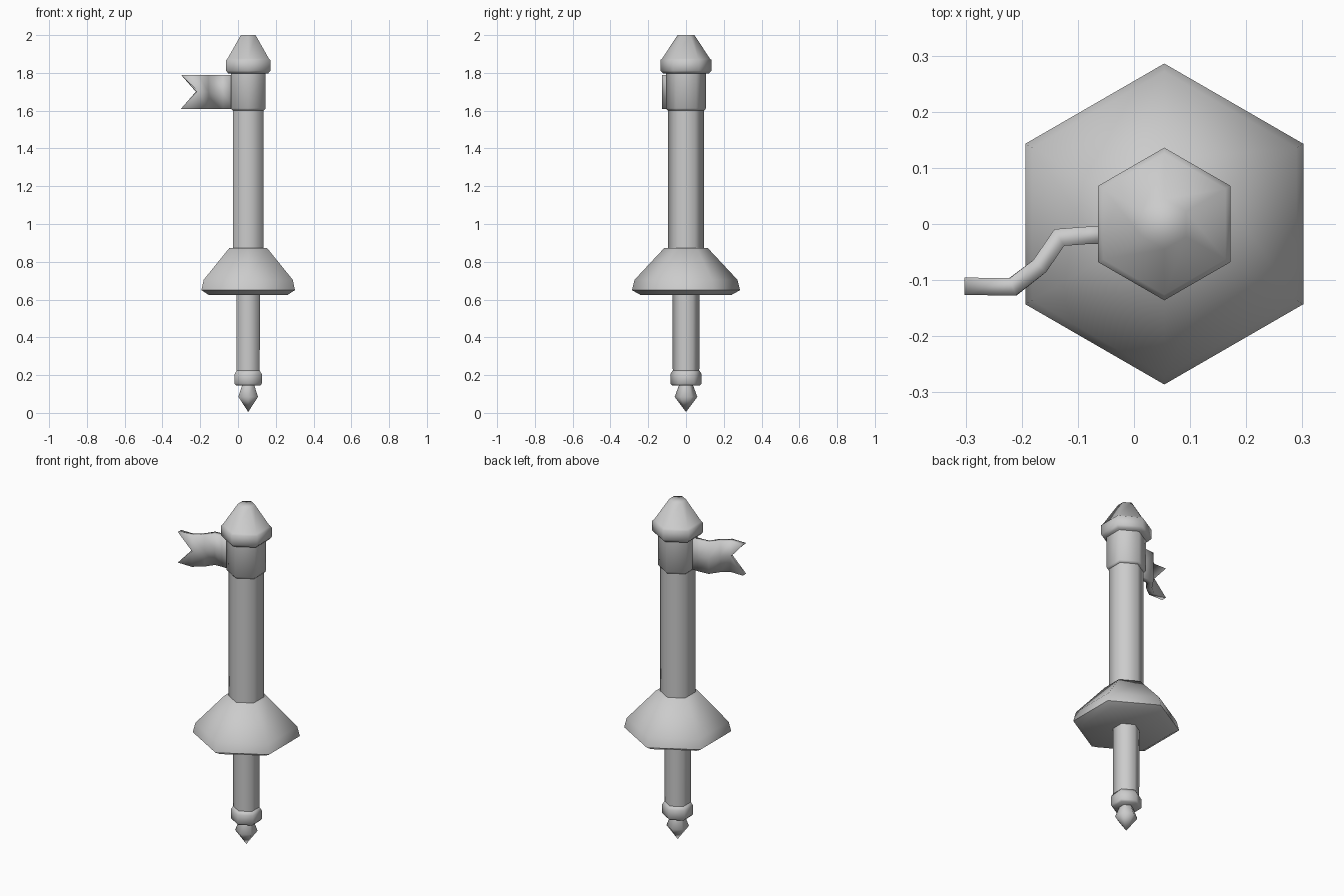
import bpy
import bmesh
import math

cube = bpy.data.objects.get("Cube")
if cube:
    bpy.data.objects.remove(cube, do_unlink=True)

AXIS_X = 0.054
SIDES = 6

grey = bpy.data.materials.new("plain_grey")
grey.use_nodes = True
colour = (0.6, 0.6, 0.6, 1)
grey.diffuse_color = colour
grey.node_tree.nodes["Principled BSDF"].inputs["Base Color"].default_value = colour


def finish(name, bm, angle):
    """Turn a bmesh into a shaded, coloured object."""
    bmesh.ops.recalc_face_normals(bm, faces=bm.faces)
    mesh = bpy.data.meshes.new(name)
    bm.to_mesh(mesh)
    bm.free()
    mesh.materials.append(grey)
    obj = bpy.data.objects.new(name, mesh)
    bpy.context.collection.objects.link(obj)
    bpy.ops.object.select_all(action="DESELECT")
    obj.select_set(True)
    bpy.context.view_layer.objects.active = obj
    bpy.ops.object.shade_smooth_by_angle(angle=math.radians(angle))
    return obj


def hex_turned(name, profile):
    """Six-sided solid from (corner radius, height) pairs, bottom to top."""
    bm = bmesh.new()
    rings = []
    for r, z in profile:
        if r == 0:
            rings.append([bm.verts.new((AXIS_X, 0, z))] * SIDES)
            continue
        turns = [math.pi / 2 + math.tau * i / SIDES for i in range(SIDES)]
        rings.append([bm.verts.new((AXIS_X + r * math.cos(a), r * math.sin(a), z)) for a in turns])
    for low, high in zip(rings, rings[1:]):
        for i in range(SIDES):
            j = (i + 1) % SIDES
            corners = dict.fromkeys((low[i], low[j], high[j], high[i]))
            bm.faces.new(list(corners))
    for ring in (rings[0], rings[-1]):
        if len(set(ring)) == SIDES:
            bm.faces.new(ring)
    return finish(name, bm, 62)


# Pointed foot, collar and grip
hex_turned("pommel_tip", [(0, 0.005), (0.06, 0.085), (0.036, 0.15)])
hex_turned("pommel_collar", [(0.074, 0.145), (0.083, 0.155), (0.083, 0.205), (0.07, 0.225)])
hex_turned("grip", [(0.07, 0.2), (0.072, 0.64)])

# Flared hand guard
hex_turned("hand_guard", [(0.242, 0.625), (0.286, 0.65), (0.272, 0.705), (0.116, 0.872)])

# Main shaft with the flag band and blunt cap
hex_turned("shaft", [(0.094, 0.86), (0.094, 1.82)])
hex_turned("flag_band", [(0.097, 1.602), (0.106, 1.612), (0.106, 1.8)])
hex_turned("blunt_cap", [(0.122, 1.797), (0.136, 1.812), (0.136, 1.868), (0.126, 1.876), (0.045, 2.0)])

# Wavy swallow-tailed flag; the notch sits on the last full column
path = [(-0.025, -0.02), (-0.08, -0.02), (-0.133, -0.024),
        (-0.168, -0.075), (-0.216, -0.112), (-0.302, -0.111)]
heights = (1.61, 1.7, 1.79)
bm = bmesh.new()
columns = [[bm.verts.new((x, y, z)) for z in heights] for x, y in path[:-1]]
for a, b in zip(columns, columns[1:]):
    for k in (0, 1):
        bm.faces.new((a[k], b[k], b[k + 1], a[k + 1]))
for k in (0, 2):
    tip = bm.verts.new((*path[-1], heights[k]))
    bm.faces.new((columns[-1][k], tip, columns[-1][1]))
flag = finish("flag", bm, 62)
solid = flag.modifiers.new("thickness", "SOLIDIFY")
solid.thickness = 0.031
solid.offset = 0
solid.use_even_offset = True
flag.modifiers.move(len(flag.modifiers) - 1, 0)
